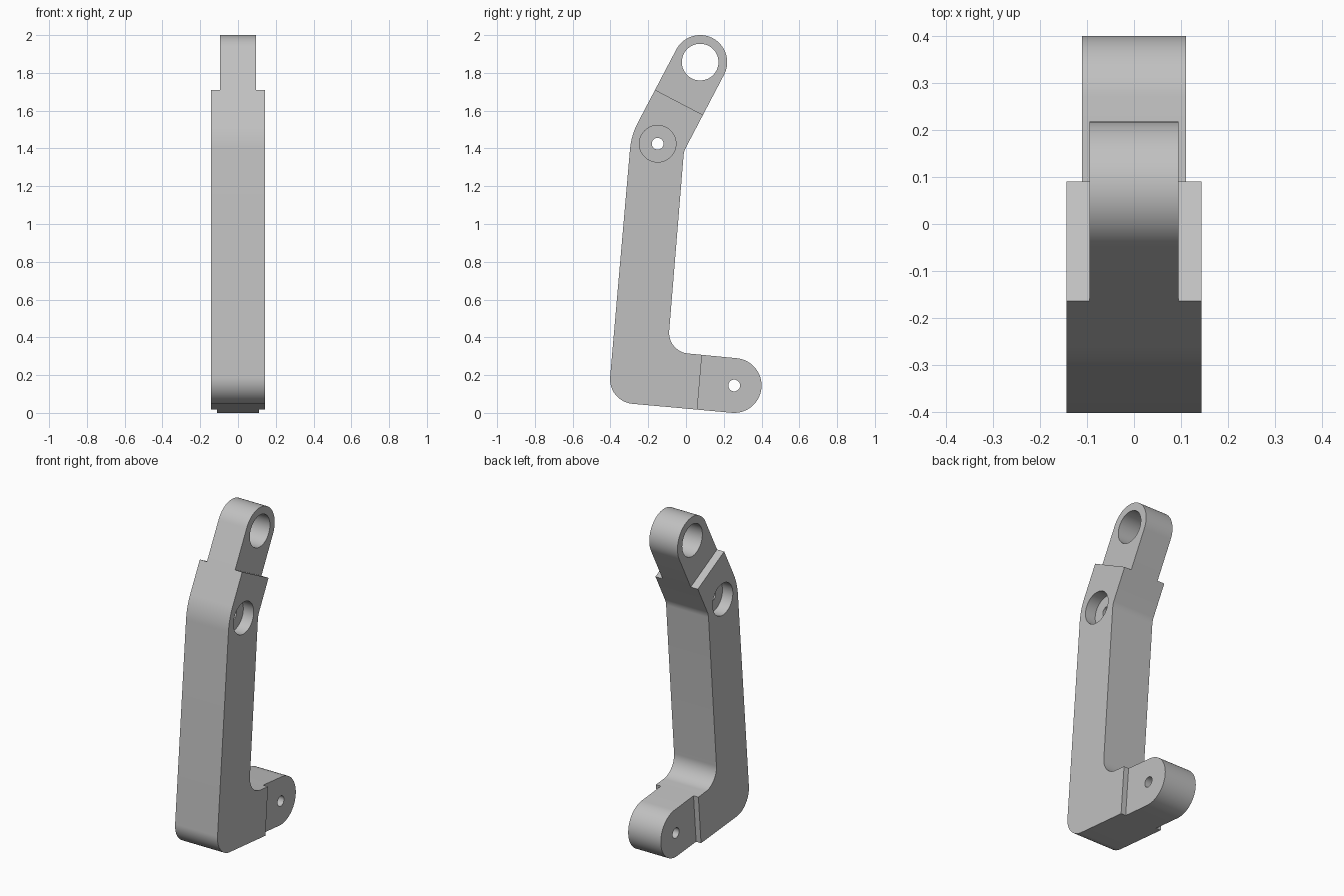
import bpy, bmesh, math
from mathutils import Vector, Matrix

if "Cube" in bpy.data.objects:
    bpy.data.objects.remove(bpy.data.objects["Cube"], do_unlink=True)

HALF = 0.143
grey = bpy.data.materials.new("plain grey")
grey.use_nodes = True
GREY = (0.53, 0.53, 0.53, 1)
grey.diffuse_color = GREY
grey.node_tree.nodes["Principled BSDF"].inputs["Base Color"].default_value = GREY


def fillet(prev, corner, nxt, radius, steps=14):
    """Points of an arc that rounds one corner of a profile."""
    p, c, n = Vector(prev), Vector(corner), Vector(nxt)
    a, b = (p - c).normalized(), (n - c).normalized()
    half = a.angle(b) / 2
    centre = c + (a + b).normalized() * radius / math.sin(half)
    start = c + a * radius / math.tan(half) - centre
    end = c + b * radius / math.tan(half) - centre
    return [centre + start.lerp(end, i / steps).normalized() * radius
            for i in range(steps + 1)]


def eye_end(centre, radius, start_deg, steps=40):
    """Half circle, running clockwise from the start angle."""
    pts = []
    for i in range(steps + 1):
        t = math.radians(start_deg - 180 * i / steps)
        pts.append(Vector(centre) + radius * Vector((math.cos(t), math.sin(t))))
    return pts


def finish(bm, name):
    bmesh.ops.recalc_face_normals(bm, faces=bm.faces)
    mesh = bpy.data.meshes.new(name)
    bm.to_mesh(mesh)
    bm.free()
    mesh.materials.append(grey)
    obj = bpy.data.objects.new(name, mesh)
    bpy.context.collection.objects.link(obj)
    return obj


def prism(name, profile, x0, x1):
    """Closed solid from a (y, z) profile, running along x."""
    bm = bmesh.new()
    near = [bm.verts.new((x0, y, z)) for y, z in profile]
    far = [bm.verts.new((x1, y, z)) for y, z in profile]
    bm.faces.new(near)
    bm.faces.new(far[::-1])
    for i in range(len(near)):
        bm.faces.new((near[i - 1], far[i - 1], far[i], near[i]))
    return finish(bm, name)


def rod(name, centre, radius, x0, x1):
    bm = bmesh.new()
    place = Matrix.Translation(((x0 + x1) / 2, *centre)) @ Matrix.Rotation(math.pi / 2, 4, "Y")
    bmesh.ops.create_cone(bm, cap_ends=True, segments=64, radius1=radius,
                          radius2=radius, depth=x1 - x0, matrix=place)
    return finish(bm, name)


def cut(target, cutter):
    cutter.hide_render = True
    mod = target.modifiers.new("cut", "BOOLEAN")
    mod.operation, mod.solver, mod.object = "DIFFERENCE", "EXACT", cutter
    bpy.context.view_layer.objects.active = target
    bpy.ops.object.modifier_apply(modifier=mod.name)
    bpy.data.objects.remove(cutter, do_unlink=True)


# Side profile: two rounded eyes joined by a bent arm
top_eye, foot_eye, bore = (0.075, 1.857), (0.255, 0.145), (-0.15, 1.425)
top_arc = eye_end(top_eye, HALF, 152.4)
foot_arc = eye_end(foot_eye, 0.145, 85)
knee_in, heel_in = (-0.011, 1.385), (-0.098, 0.325)
heel_out, knee_out = (-0.413, 0.06), (-0.29, 1.47)
profile = (top_arc
           + fillet(top_arc[-1], knee_in, heel_in, 0.1)
           + fillet(knee_in, heel_in, foot_arc[0], 0.11)
           + foot_arc
           + fillet(foot_arc[-1], heel_out, knee_out, 0.13)
           + fillet(heel_out, knee_out, top_arc[0], 0.37))
arm = prism("link_arm", profile, -HALF, HALF)


def beyond(a, b, depth):
    """Quad on the left of the line a-b, extended past both ends."""
    a, b = Vector(a), Vector(b)
    along = (b - a).normalized()
    out = Vector((-along.y, along.x)) * depth
    a, b = a - along * 0.2, b + along * 0.2
    return [a, b, b + out, a + out]


# Thinner tongues at both ends, with a step in each side
tongues = [(0.095, beyond((-0.163, 1.71), (0.095, 1.575), 0.6)),
           (0.11, beyond((0.085, 0.31), (0.06, 0.022), 0.6))]
for half, quad in tongues:
    cut(arm, prism("step_cutter", quad, half, 0.3))
    cut(arm, prism("step_cutter", quad, -0.3, -half))

# Through holes
for centre, radius in [(top_eye, 0.097), (foot_eye, 0.031), (bore, 0.031)]:
    cut(arm, rod("hole_cutter", centre, radius, -0.3, 0.3))

# Counterbores on both sides of the knee
cut(arm, rod("counterbore_cutter", bore, 0.097, HALF - 0.07, 0.3))
cut(arm, rod("counterbore_cutter", bore, 0.097, -0.3, 0.07 - HALF))

bpy.ops.object.select_all(action="DESELECT")
arm.select_set(True)
bpy.context.view_layer.objects.active = arm
bpy.ops.object.shade_smooth_by_angle(angle=math.radians(30))
